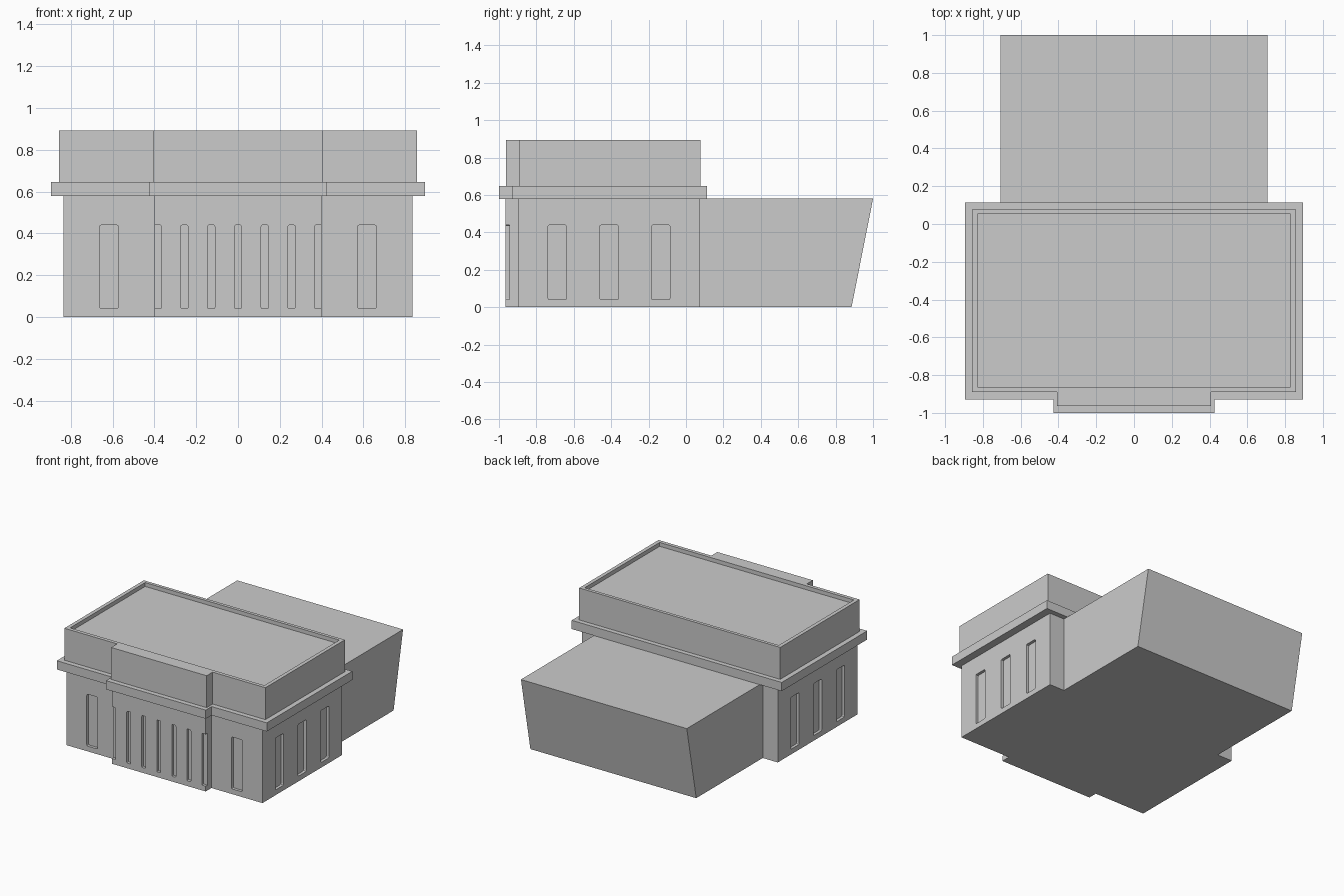
import bpy, bmesh
from mathutils import Vector

if "Cube" in bpy.data.objects:
    bpy.data.objects.remove(bpy.data.objects["Cube"])


def finish(name, bm):
    bmesh.ops.recalc_face_normals(bm, faces=bm.faces)
    mesh = bpy.data.meshes.new(name)
    bm.to_mesh(mesh)
    bm.free()
    obj = bpy.data.objects.new(name, mesh)
    bpy.context.collection.objects.link(obj)
    return obj


def bay_block(name, half_w, front, back, bay_half, bay_front, z0, z1):
    """Rectangular plan with a shallow projecting bay, extruded upward."""
    right = [(bay_half, bay_front), (bay_half, front), (half_w, front), (half_w, back)]
    plan = right + [(-x, y) for x, y in reversed(right)]
    bm = bmesh.new()
    face = bm.faces.new([bm.verts.new((x, y, z0)) for x, y in plan])
    top = bmesh.ops.extrude_face_region(bm, geom=[face])["geom"]
    verts = [v for v in top if isinstance(v, bmesh.types.BMVert)]
    bmesh.ops.translate(bm, verts=verts, vec=(0, 0, z1 - z0))
    return finish(name, bm)


def add_box(bm, lo, hi, axis=None, radius=0.01):
    """Box between two corners, edges along the given axis rounded."""
    lo, hi = Vector(lo), Vector(hi)
    verts = bmesh.ops.create_cube(bm, size=1)["verts"]
    for v in verts:
        v.co = Vector((v.co[i] + 0.5) * (hi[i] - lo[i]) + lo[i] for i in range(3))
    if axis is not None:
        edges = {e for v in verts for e in v.link_edges}
        along = [e for e in edges
                 if abs((e.verts[0].co - e.verts[1].co).normalized()[axis]) > 0.9]
        bmesh.ops.bevel(bm, geom=along, offset=radius, segments=2,
                        profile=0.5, affect='EDGES')


def carve(obj, bm):
    """Cut the boxes out of the object."""
    cutter = finish("cutter", bm)
    cutter.hide_render = True
    mod = obj.modifiers.new("carve", 'BOOLEAN')
    mod.operation, mod.solver, mod.object = 'DIFFERENCE', 'EXACT', cutter
    bpy.context.view_layer.objects.active = obj
    bpy.ops.object.modifier_apply(modifier=mod.name)
    bpy.data.objects.remove(cutter)


# Main walls
walls = bay_block("main_walls", 0.835, -0.895, 0.075, 0.40, -0.965, 0, 0.58)

# Window recesses
WZ0, WZ1, DEPTH, OUT = 0.04, 0.44, 0.022, 0.03
cuts = bmesh.new()
for x in (-0.256, -0.128, 0, 0.128, 0.256):
    add_box(cuts, (x - 0.017, -0.965 - OUT, WZ0), (x + 0.017, -0.965 + DEPTH, WZ1), 1, 0.007)
for s in (-1, 1):
    # slot that opens at the bay corner
    xs = sorted((s * 0.367, s * 0.43))
    add_box(cuts, (xs[0], -0.965 - OUT, WZ0), (xs[1], -0.965 + DEPTH, WZ1), 1, 0.007)
    # wide front window
    x = s * 0.617
    add_box(cuts, (x - 0.046, -0.895 - OUT, WZ0), (x + 0.046, -0.895 + DEPTH, WZ1), 1)
    # side windows
    xs = sorted((s * (0.835 - DEPTH), s * (0.835 + OUT)))
    for y in (-0.688, -0.411, -0.135):
        add_box(cuts, (xs[0], y - 0.05, WZ0), (xs[1], y + 0.05, WZ1), 0)
carve(walls, cuts)

# Cornice ledge
bay_block("cornice", 0.895, -0.928, 0.113, 0.425, -1.0, 0.58, 0.647)

# Upper storey with sunken roof
upper = bay_block("upper_storey", 0.857, -0.89, 0.077, 0.407, -0.963, 0.647, 0.893)
recess = bmesh.new()
add_box(recess, (-0.828, -0.862, 0.863), (0.828, 0.052, 0.95))
carve(upper, recess)

# Rear annex with outward-leaning back wall
bm = bmesh.new()
add_box(bm, (-0.707, 0.075, 0), (0.707, 1.0, 0.58))
for v in bm.verts:
    if v.co.y > 0.9 and v.co.z < 0.1:
        v.co.y = 0.885
finish("rear_annex", bm)
